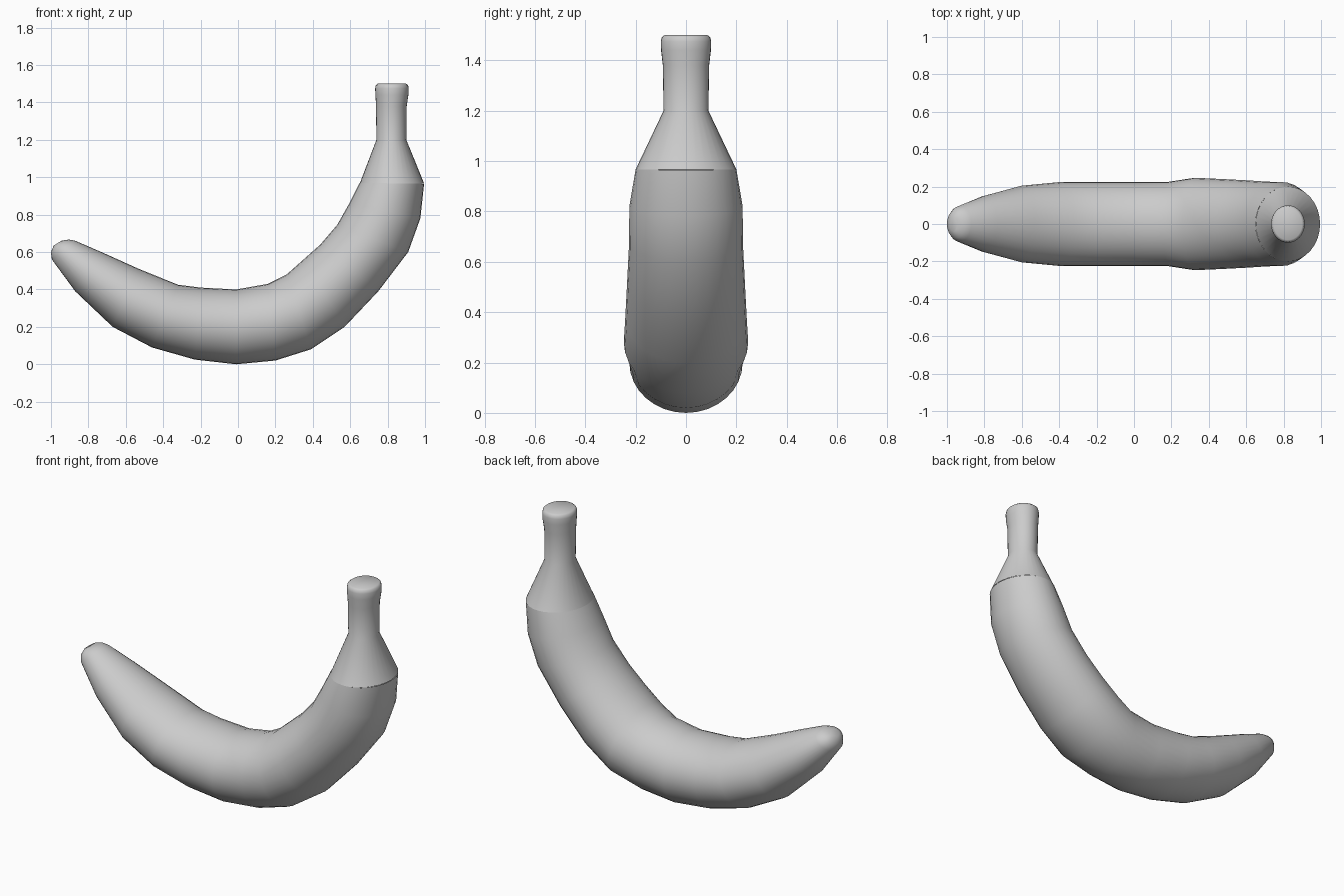
import bpy, bmesh, math
from mathutils import Vector

if "Cube" in bpy.data.objects:
    bpy.data.objects.remove(bpy.data.objects["Cube"])

SIDES = 32


def loft(name, rings, cap_start, cap_end):
    """Skin elliptical rings given as (outer x, outer z, inner x, inner z, half width in y)."""
    bm = bmesh.new()
    loops = []
    for ox, oz, ix, iz, w in rings:
        outer, inner = Vector((ox, 0, oz)), Vector((ix, 0, iz))
        mid, half = (outer + inner) / 2, (outer - inner) / 2
        loop = []
        for i in range(SIDES):
            a = 2 * math.pi * i / SIDES
            loop.append(bm.verts.new(mid + half * math.cos(a) + Vector((0, w * math.sin(a), 0))))
        loops.append(loop)
    for a, b in zip(loops, loops[1:]):
        for i in range(SIDES):
            j = (i + 1) % SIDES
            bm.faces.new((a[i], a[j], b[j], b[i]))
    if cap_start:
        bm.faces.new(loops[0][::-1])
    if cap_end:
        bm.faces.new(loops[-1])
    bmesh.ops.recalc_face_normals(bm, faces=bm.faces)
    mesh = bpy.data.meshes.new(name)
    bm.to_mesh(mesh)
    bm.free()
    obj = bpy.data.objects.new(name, mesh)
    bpy.context.collection.objects.link(obj)
    bpy.ops.object.select_all(action='DESELECT')
    obj.select_set(True)
    bpy.context.view_layer.objects.active = obj
    bpy.ops.object.shade_smooth_by_angle(angle=math.radians(50))
    return obj


# Curved fruit, from the rounded tip to the shoulder
loft("fruit_body", [
    (-0.985, 0.635, -0.945, 0.660, 0.04),
    (-1.000, 0.600, -0.905, 0.667, 0.075),
    (-0.995, 0.560, -0.870, 0.660, 0.095),
    (-0.87, 0.39, -0.73, 0.60, 0.15),
    (-0.67, 0.20, -0.53, 0.51, 0.205),
    (-0.46, 0.09, -0.32, 0.425, 0.225),
    (-0.23, 0.025, -0.20, 0.41, 0.225),
    (-0.01, 0.0, -0.01, 0.40, 0.225),
    (0.20, 0.02, 0.16, 0.43, 0.225),
    (0.39, 0.08, 0.26, 0.48, 0.247),
    (0.57, 0.20, 0.35, 0.56, 0.241),
    (0.75, 0.39, 0.44, 0.64, 0.234),
    (0.91, 0.60, 0.53, 0.745, 0.226),
    (0.975, 0.78, 0.595, 0.86, 0.225),
    (0.995, 0.965, 0.65, 0.97, 0.20),
], True, False)

# Tapering neck and flared stem: (height, x radius, y radius, centre x)
stem = [
    (0.967, 0.172, 0.20, 0.823), (1.20, 0.08, 0.089, 0.82),
    (1.38, 0.082, 0.092, 0.82), (1.44, 0.088, 0.099, 0.823),
    (1.475, 0.09, 0.10, 0.823), (1.492, 0.086, 0.096, 0.823), (1.50, 0.076, 0.085, 0.823),
]
loft("stem", [(cx + rx, z, cx - rx, z, ry) for z, rx, ry, cx in stem], False, True)
